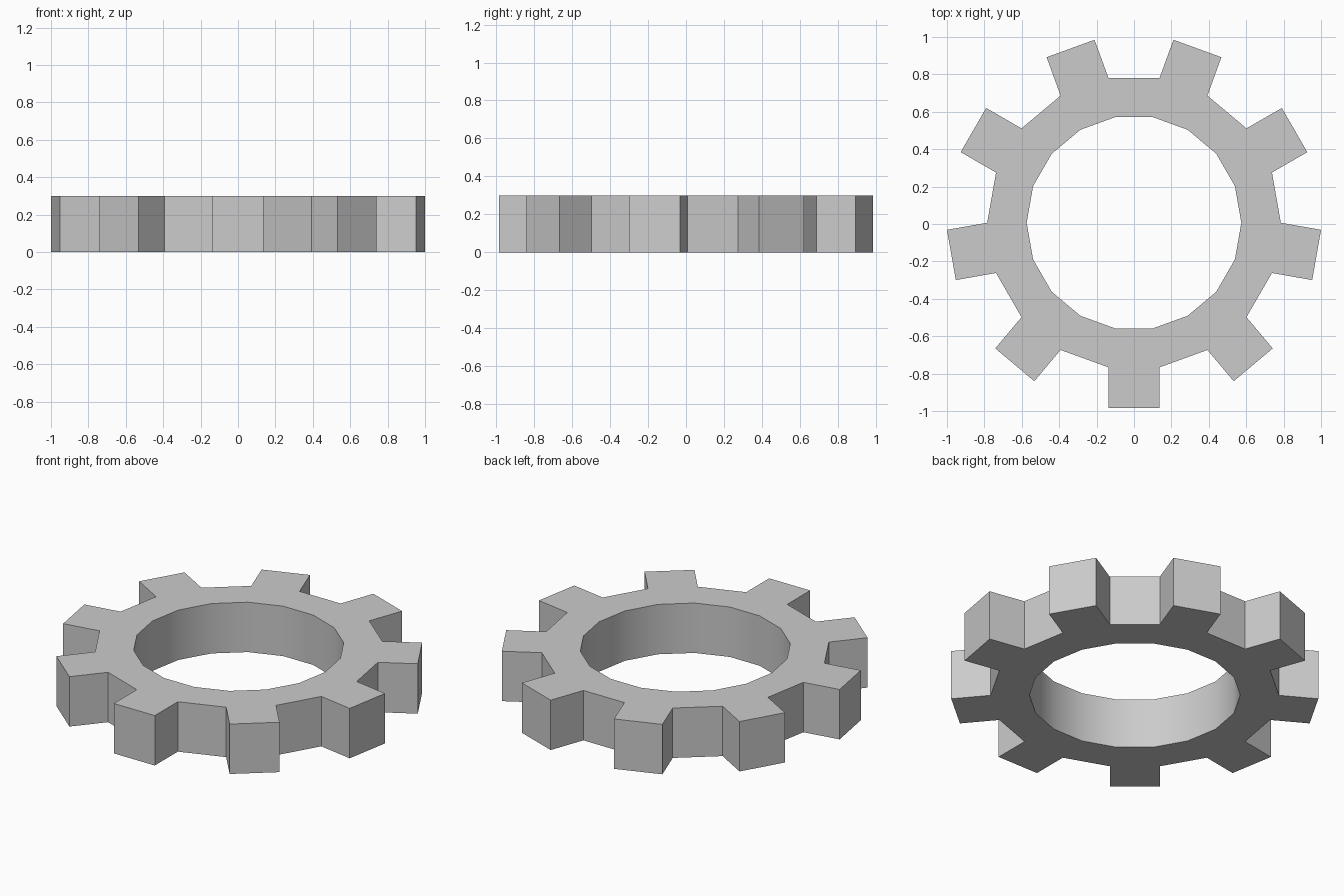
import bpy, bmesh
from math import radians, cos, sin
from mathutils import Vector

if "Cube" in bpy.data.objects:
    bpy.data.objects.remove(bpy.data.objects["Cube"])

TEETH = 9
SIDES = TEETH * 2
R_IN, R_ROOT = 0.574, 0.785   # bore and root corner radii
TIP = 0.9914                  # distance from centre to flat tooth tip
HEIGHT = 0.30
CENTRE_Y = 0.0066             # odd tooth count shifts the centre of the bounds


def polar(r, deg):
    a = radians(deg)
    return Vector((r * cos(a), r * sin(a) + CENTRE_Y, 0))


bm = bmesh.new()
step = 360 / SIDES
angles = [-90 - step / 2 + step * i for i in range(SIDES)]
inner = [bm.verts.new(polar(R_IN, a)) for a in angles]
outer = [bm.verts.new(polar(R_ROOT, a)) for a in angles]

# Flat ring, with a straight-sided tooth on every second segment
reach = TIP - R_ROOT * cos(radians(step / 2))
for i in range(SIDES):
    j = (i + 1) % SIDES
    bm.faces.new((inner[i], outer[i], outer[j], inner[j]))
    if i % 2 == 0:
        mid = angles[i] + step / 2
        push = Vector((cos(radians(mid)), sin(radians(mid)), 0)) * reach
        tip_a = bm.verts.new(outer[i].co + push)
        tip_b = bm.verts.new(outer[j].co + push)
        bm.faces.new((outer[i], tip_a, tip_b, outer[j]))

# Thicken the profile into a solid
res = bmesh.ops.extrude_face_region(bm, geom=bm.faces[:], use_keep_orig=True)
top = [g for g in res["geom"] if isinstance(g, bmesh.types.BMVert)]
bmesh.ops.translate(bm, verts=top, vec=(0, 0, HEIGHT))
bmesh.ops.recalc_face_normals(bm, faces=bm.faces[:])

mesh = bpy.data.meshes.new("gear")
bm.to_mesh(mesh)
bm.free()
gear = bpy.data.objects.new("gear", mesh)
bpy.context.collection.objects.link(gear)

# Smooth bore, crisp teeth
bpy.context.view_layer.objects.active = gear
gear.select_set(True)
bpy.ops.object.shade_smooth_by_angle(angle=radians(30))
